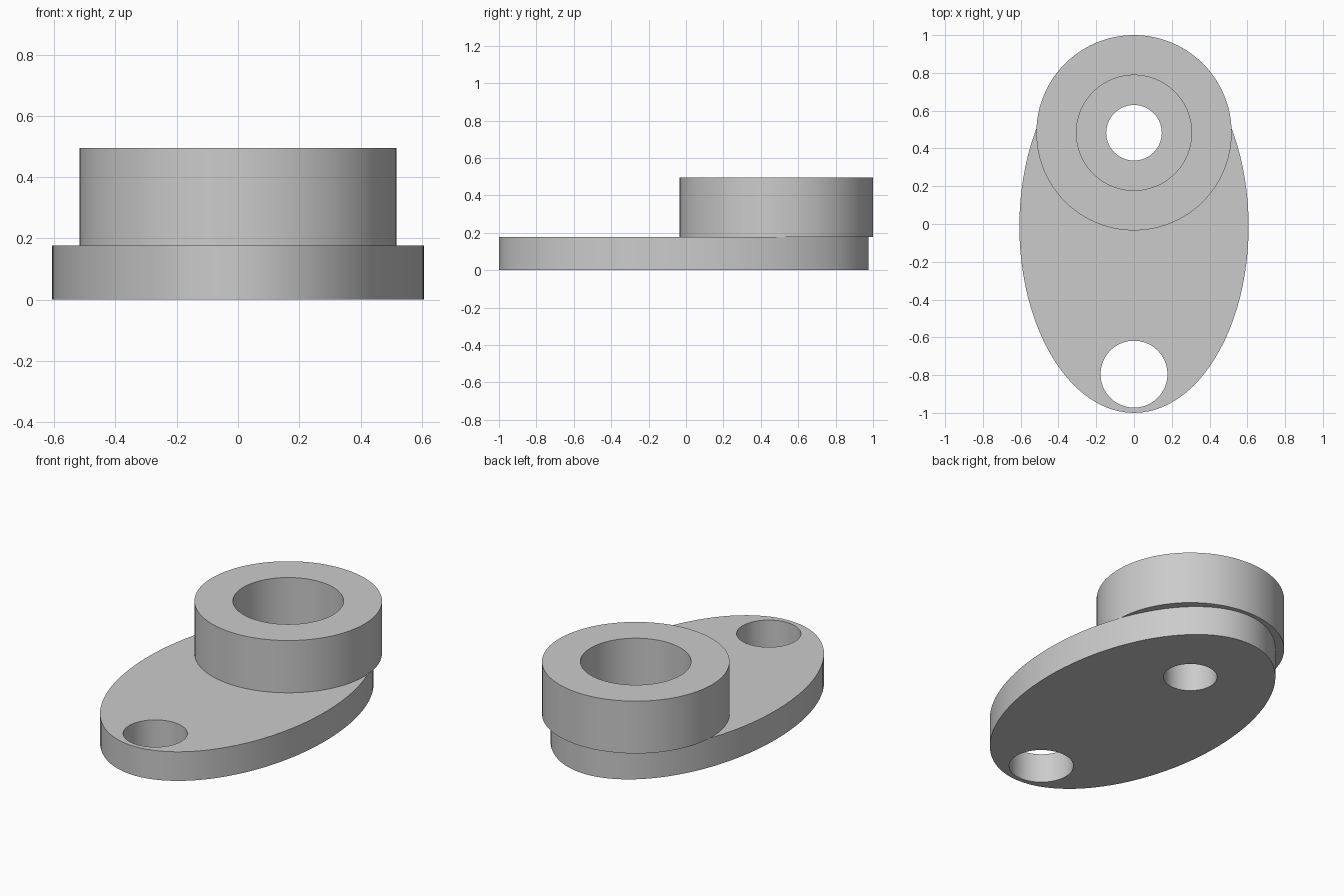
import bpy
import bmesh
from math import cos, sin, pi, radians

cube = bpy.data.objects.get("Cube")
if cube:
    bpy.data.objects.remove(cube, do_unlink=True)

# Single plain metal colour
grey = (0.6, 0.6, 0.6, 1.0)
metal = bpy.data.materials.new("grey_metal")
metal.use_nodes = True
metal.diffuse_color = grey
metal.node_tree.nodes["Principled BSDF"].inputs["Base Color"].default_value = grey

SIDES = 96


def slab(name, outlines, bottom, top):
    """Flat solid: first ellipse is the outside, the rest are through holes.
    Each ellipse is (centre y, x radius, y radius)."""
    bm = bmesh.new()
    caps = {bottom: [], top: []}
    for cy, rx, ry in outlines:
        loops = []
        for z, edges in caps.items():
            loop = [bm.verts.new((rx * cos(2 * pi * i / SIDES),
                                  cy + ry * sin(2 * pi * i / SIDES), z))
                    for i in range(SIDES)]
            edges += [bm.edges.new((loop[i - 1], loop[i])) for i in range(SIDES)]
            loops.append(loop)
        low, high = loops
        for i in range(SIDES):
            bm.faces.new((low[i - 1], low[i], high[i], high[i - 1]))
    for edges in caps.values():
        bmesh.ops.triangle_fill(bm, edges=edges, use_beauty=True, normal=(0, 0, 1))
    bmesh.ops.recalc_face_normals(bm, faces=bm.faces)

    mesh = bpy.data.meshes.new(name)
    bm.to_mesh(mesh)
    bm.free()
    mesh.materials.append(metal)
    obj = bpy.data.objects.new(name, mesh)
    bpy.context.collection.objects.link(obj)
    bpy.ops.object.select_all(action="DESELECT")
    obj.select_set(True)
    bpy.context.view_layer.objects.active = obj
    bpy.ops.object.shade_smooth_by_angle(angle=radians(30))
    return obj


boss_y = 0.483
plate_top = 0.177

# Oval base plate with a bolt hole at the front and a bore under the collar
slab("base_plate",
     [(-0.012, 0.607, 0.988), (-0.795, 0.177, 0.177), (boss_y, 0.147, 0.147)],
     0.0, plate_top)

# Thick collar standing on the rear of the plate and overhanging it
slab("collar_ring",
     [(boss_y, 0.517, 0.517), (boss_y, 0.305, 0.305)],
     plate_top, 0.495)
